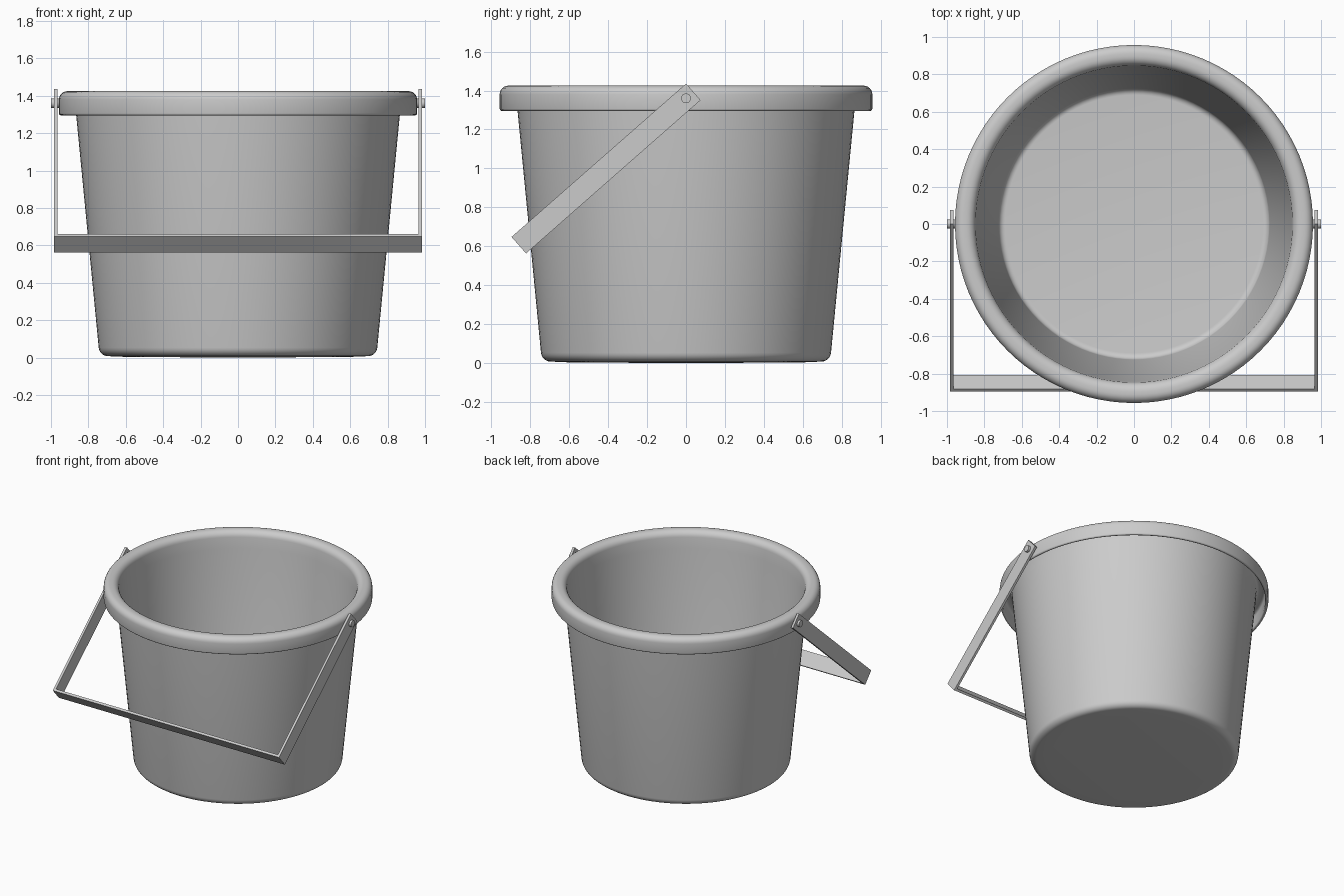
import bpy, bmesh, math
from mathutils import Matrix, Vector

cube = bpy.data.objects.get("Cube")
if cube:
    bpy.data.objects.remove(cube)

GREY = (0.6, 0.6, 0.6, 1)
mat = bpy.data.materials.new("plain grey")
mat.use_nodes = True
mat.diffuse_color = GREY
mat.node_tree.nodes["Principled BSDF"].inputs["Base Color"].default_value = GREY


def add_object(name, bm, smooth_angle=None):
    bmesh.ops.recalc_face_normals(bm, faces=bm.faces)
    mesh = bpy.data.meshes.new(name)
    bm.to_mesh(mesh)
    bm.free()
    mesh.materials.append(mat)
    obj = bpy.data.objects.new(name, mesh)
    bpy.context.collection.objects.link(obj)
    if smooth_angle:
        bpy.ops.object.select_all(action='DESELECT')
        obj.select_set(True)
        bpy.context.view_layer.objects.active = obj
        bpy.ops.object.shade_smooth_by_angle(angle=math.radians(smooth_angle))
    return obj


def arc(cr, cz, radius, start, end, steps=6):
    """Points of a rounded corner in the radius/height plane."""
    angles = [math.radians(start + (end - start) * i / steps) for i in range(steps + 1)]
    return [(cr + radius * math.cos(a), cz + radius * math.sin(a)) for a in angles]


def lathe(name, profile, segments=96):
    bm = bmesh.new()
    verts = [bm.verts.new((r, 0, z)) for r, z in profile]
    edges = [bm.edges.new(pair) for pair in zip(verts, verts[1:])]
    bmesh.ops.spin(bm, geom=verts + edges, cent=(0, 0, 0), axis=(0, 0, 1),
                   angle=math.tau, steps=segments, use_duplicate=False)
    bmesh.ops.remove_doubles(bm, verts=bm.verts, dist=0.0001)
    return add_object(name, bm, 40)


# Bucket: base, outer wall, hollow folded lip, inner wall and floor
profile = [(0, 0), (0.6, 0.004)]
profile += arc(0.695, 0.058, 0.05, -90, -5)
profile += [(0.865, 1.295), (0.873, 1.38)]
profile += arc(0.893, 1.38, 0.02, 180, 90, 4)
profile += arc(0.915, 1.38, 0.02, 90, 0, 4)
profile += arc(0.946, 1.306, 0.011, -180, 0)
profile += arc(0.912, 1.38, 0.045, 0, 90)
profile += arc(0.897, 1.375, 0.05, 90, 175)
profile += [(0.84, 1.295)]
profile += arc(0.69, 0.07, 0.035, -5, -90)
profile += [(0, 0.035)]
lathe("bucket", profile)

# Handle: flat bars swung forward about the pivots
PIVOT = Vector((0, 0, 1.36))
REACH, OVERHANG, WIDTH, THICK, OUTER = 1.143, 0.05, 0.113, 0.018, 0.983
swing = Matrix.Translation(PIVOT) @ Matrix.Rotation(math.radians(41.3), 4, 'X')


def bar(name, center, size):
    bm = bmesh.new()
    bmesh.ops.create_cube(bm, size=1)
    bmesh.ops.scale(bm, vec=size, verts=bm.verts)
    bmesh.ops.translate(bm, vec=center, verts=bm.verts)
    bmesh.ops.transform(bm, matrix=swing, verts=bm.verts)
    return add_object(name, bm)


for side, label in ((1, "left"), (-1, "right")):
    bar(label + "_handle_arm",
        (side * (OUTER - THICK / 2), (OVERHANG - REACH) / 2, 0),
        (THICK, REACH + OVERHANG, WIDTH))
    # Pivot pin from the rim through the arm
    bm = bmesh.new()
    bmesh.ops.create_cone(bm, cap_ends=True, segments=32, radius1=0.025,
                          radius2=0.025, depth=0.056)
    place = Matrix.Translation(PIVOT + Vector((side * 0.972, 0, 0)))
    bmesh.ops.transform(bm, matrix=place @ Matrix.Rotation(math.pi / 2, 4, 'Y'),
                        verts=bm.verts)
    add_object(label + "_pivot_pin", bm, 40)

bar("handle_grip", (0, -REACH + THICK / 2, 0), (2 * (OUTER - THICK), THICK, WIDTH))
